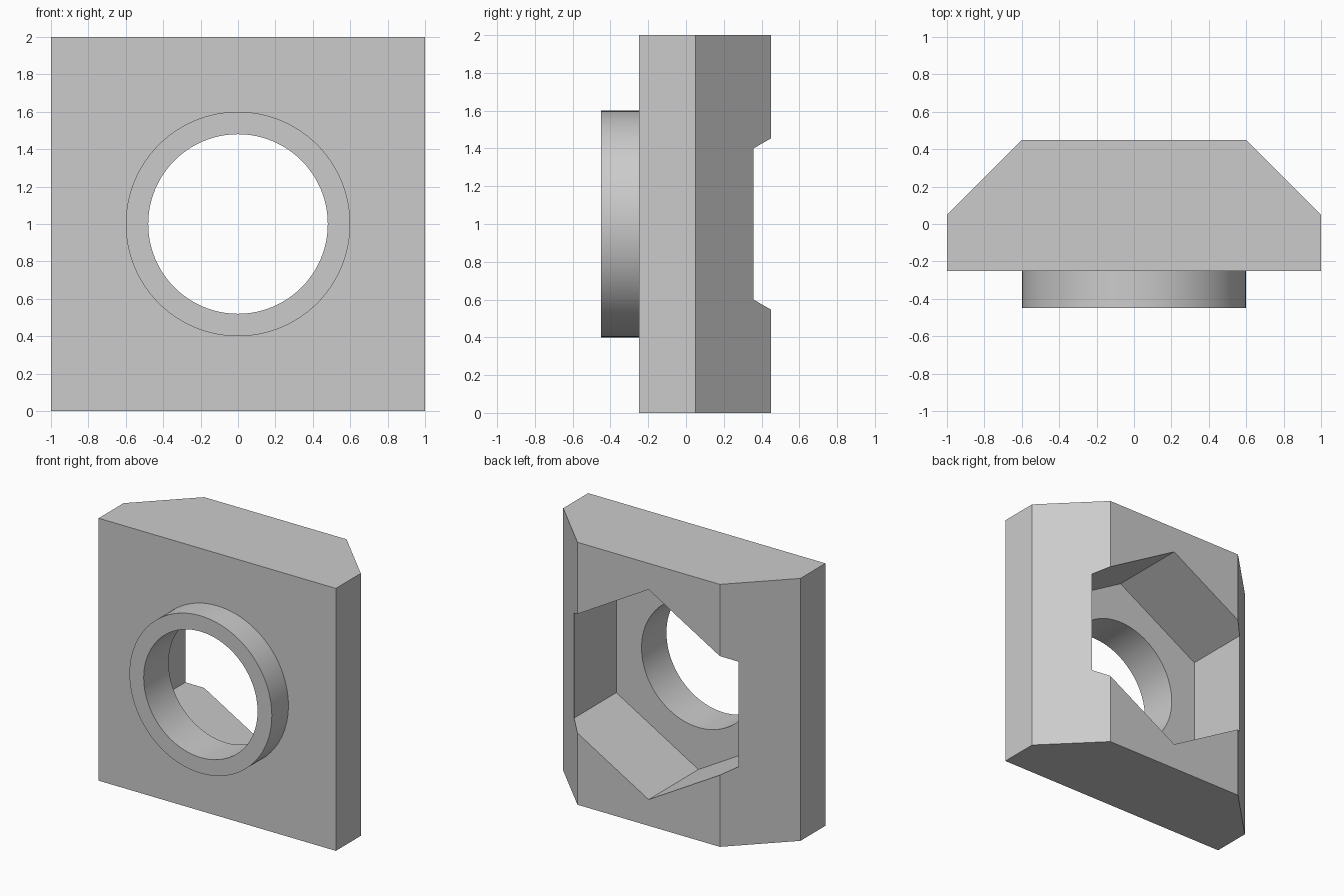
import bpy
import bmesh
from math import cos, sin, pi, radians

cube = bpy.data.objects.get("Cube")
if cube:
    bpy.data.objects.remove(cube, do_unlink=True)

grey = bpy.data.materials.new("plain grey")
grey.use_nodes = True
GREY = (0.6, 0.6, 0.6, 1.0)
grey.diffuse_color = GREY
grey.node_tree.nodes["Principled BSDF"].inputs["Base Color"].default_value = GREY


def prism(name, bottom, top):
    """Solid between two matching outlines."""
    bm = bmesh.new()
    a = [bm.verts.new(p) for p in bottom]
    b = [bm.verts.new(p) for p in top]
    bm.faces.new(a)
    bm.faces.new(b)
    for i in range(len(a)):
        j = (i + 1) % len(a)
        bm.faces.new((a[i], a[j], b[j], b[i]))
    bmesh.ops.recalc_face_normals(bm, faces=bm.faces)
    mesh = bpy.data.meshes.new(name)
    bm.to_mesh(mesh)
    bm.free()
    mesh.materials.append(grey)
    obj = bpy.data.objects.new(name, mesh)
    bpy.context.collection.objects.link(obj)
    return obj


def round_prism(name, radius, sides, y0, y1):
    """Regular prism along y, with a corner pointing up."""
    angles = [pi / 2 + 2 * pi * i / sides for i in range(sides)]
    rings = [[(radius * cos(t), y, 1 + radius * sin(t)) for t in angles]
             for y in (y0, y1)]
    return prism(name, *rings)


def combine(target, tool, operation):
    mod = target.modifiers.new(tool.name, 'BOOLEAN')
    mod.operation = operation
    mod.solver = 'EXACT'
    mod.object = tool
    tool.hide_render = True
    bpy.context.view_layer.objects.active = target
    bpy.ops.object.modifier_apply(modifier=mod.name)
    bpy.data.objects.remove(tool, do_unlink=True)


# Block with two bevelled rear corners
half = [(1, -0.25), (1, 0.05), (0.6, 0.45)]
outline = half + [(-x, y) for x, y in reversed(half)]
block = prism("mounting_block", *[[(x, y, z) for x, y in outline] for z in (0, 2)])

# Front collar, hexagonal rear pocket and round through hole
combine(block, round_prism("collar", 0.6, 96, -0.45, -0.2), 'UNION')
combine(block, round_prism("hex_pocket", 0.8, 6, -0.15, 0.6), 'DIFFERENCE')
combine(block, round_prism("bore", 0.48, 96, -0.6, 0.3), 'DIFFERENCE')

# Smooth the round walls, keep edges sharp
bpy.ops.object.select_all(action='DESELECT')
block.select_set(True)
bpy.context.view_layer.objects.active = block
bpy.ops.object.shade_smooth_by_angle(angle=radians(20))
